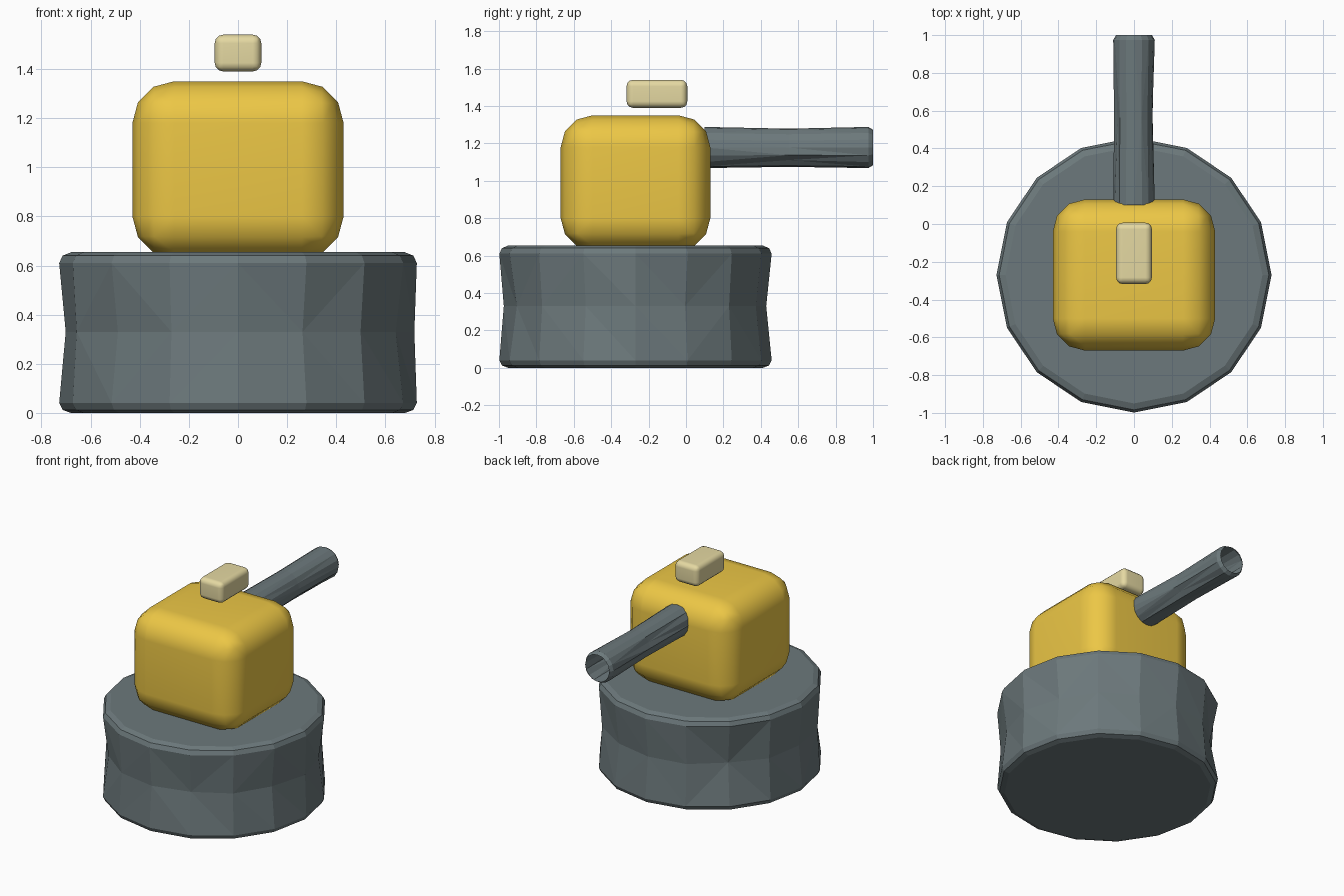
import bpy
import bmesh
import random
from math import radians, sin, cos, pi
from mathutils import Matrix, Vector

if "Cube" in bpy.data.objects:
    bpy.data.objects.remove(bpy.data.objects["Cube"])

random.seed(4)


def material(name, rgb):
    mat = bpy.data.materials.new(name)
    mat.diffuse_color = (*rgb, 1)
    mat.use_nodes = True
    mat.node_tree.nodes["Principled BSDF"].inputs["Base Color"].default_value = mat.diffuse_color
    return mat


slate = material("slate", (0.15, 0.19, 0.20))
yellow = material("yellow", (0.84, 0.57, 0.06))
cream = material("cream", (0.78, 0.69, 0.36))


def make_object(name, bm, mat):
    mesh = bpy.data.meshes.new(name)
    bm.to_mesh(mesh)
    bm.free()
    mesh.materials.append(mat)
    obj = bpy.data.objects.new(name, mesh)
    bpy.context.collection.objects.link(obj)
    return obj


def rounded_box(name, low, high, mat, bevel):
    low, high = Vector(low), Vector(high)
    bm = bmesh.new()
    bmesh.ops.create_cube(bm, size=1, matrix=Matrix.Translation((low + high) / 2)
                          @ Matrix.Diagonal((*(high - low), 1)))
    bmesh.ops.bevel(bm, geom=bm.edges[:], offset=bevel, offset_type='OFFSET',
                    segments=3, profile=0.5, affect='EDGES')
    obj = make_object(name, bm, mat)
    bpy.ops.object.select_all(action='DESELECT')
    obj.select_set(True)
    bpy.context.view_layer.objects.active = obj
    bpy.ops.object.shade_smooth_by_angle(angle=radians(31))
    # keep the large faces flat
    obj.modifiers.new("flat_sides", 'WEIGHTED_NORMAL').keep_sharp = True


def rough_tube(name, matrix, profile, sides, dents, mat, caps):
    """Rings of (radius, height), dented inward at random and triangulated."""
    bm = bmesh.new()
    rings = []
    for (radius, height), dent in zip(profile, dents):
        ring = []
        for i in range(sides):
            a = 2 * pi * i / sides
            r = radius - random.uniform(0, dent)
            ring.append(bm.verts.new((r * cos(a), r * sin(a), height)))
        rings.append(ring)
    for lower, upper in zip(rings, rings[1:]):
        for i in range(sides):
            j = (i + 1) % sides
            a, b, c, d = lower[i], lower[j], upper[j], upper[i]
            tris = random.choice((((a, b, c), (a, c, d)), ((a, b, d), (b, c, d))))
            for tri in tris:
                bm.faces.new(tri)
    if caps:
        bm.faces.new(rings[0][::-1])
        bm.faces.new(rings[-1])
    bmesh.ops.transform(bm, matrix=matrix, verts=bm.verts)
    bmesh.ops.recalc_face_normals(bm, faces=bm.faces)
    make_object(name, bm, mat)


# Rough, faceted round base
rough_tube("base", Matrix.Translation((0, -0.27, 0)),
           [(0.68, 0), (0.714, 0.012), (0.728, 0.04), (0.72, 0.33),
            (0.728, 0.61), (0.714, 0.64), (0.68, 0.654)],
           16, [0, 0, 0, 0.045, 0, 0, 0], slate, True)

# Rounded main housing
rounded_box("housing", (-0.43, -0.67, 0.63), (0.43, 0.13, 1.35), yellow, 0.17)

# Rough, open barrel pointing to the back
rough_tube("barrel", Matrix.Translation((0, 0, 1.178)) @ Matrix.Rotation(radians(-90), 4, 'X'),
           [(0.11, 0.1), (0.108, 0.55), (0.11, 0.975), (0.095, 1.0)],
           16, [0, 0.015, 0, 0], slate, False)

# Small block hovering over the housing
rounded_box("top_block", (-0.095, -0.318, 1.39), (0.095, 0.007, 1.54), cream, 0.035)
